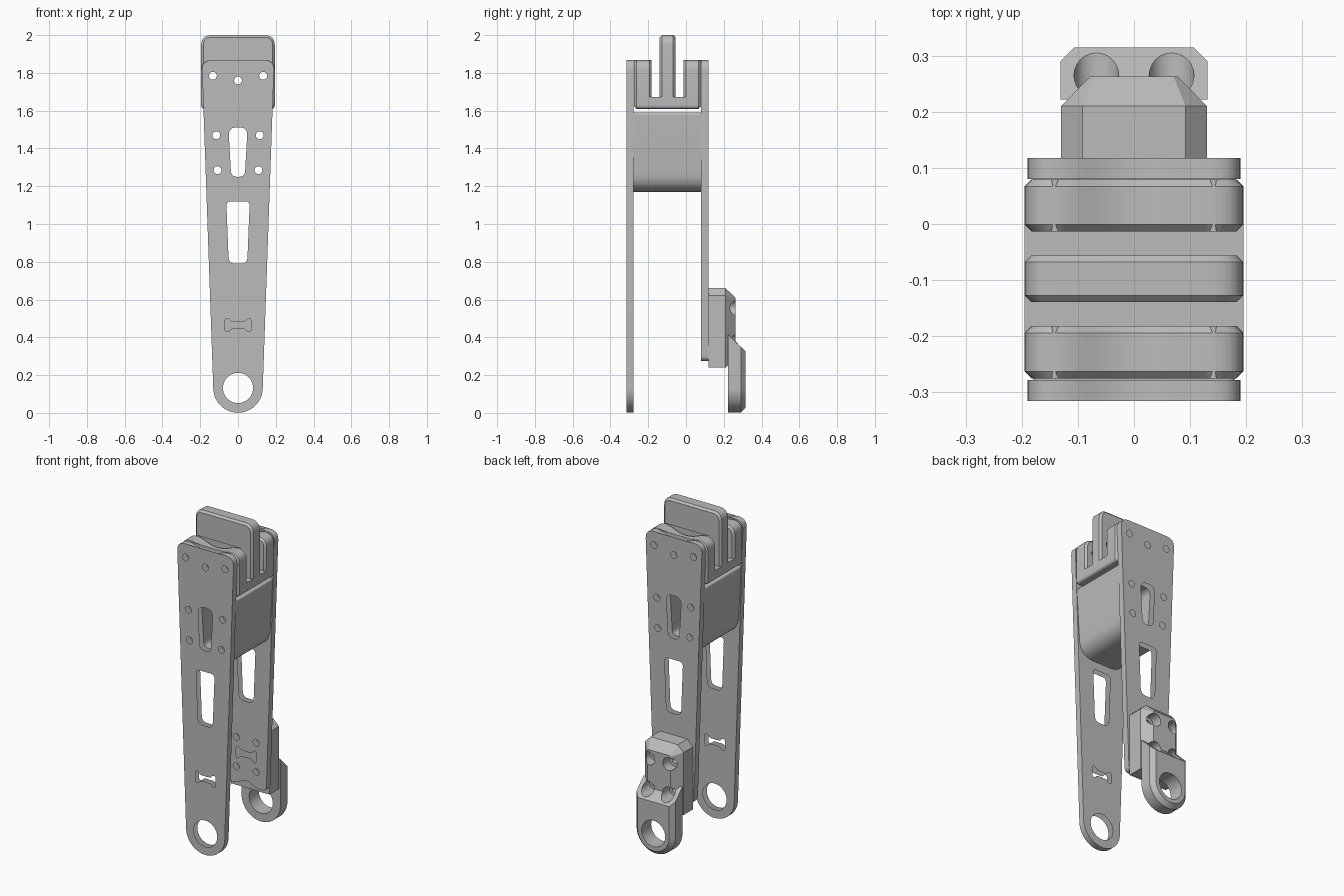
import bpy, bmesh
from math import cos, sin, pi
from mathutils import Vector

cube = bpy.data.objects.get("Cube")
if cube:
    bpy.data.objects.remove(cube, do_unlink=True)

grey = bpy.data.materials.new("plain grey")
grey.use_nodes = True
grey.diffuse_color = (0.5, 0.5, 0.5, 1)
grey.node_tree.nodes["Principled BSDF"].inputs["Base Color"].default_value = (0.5, 0.5, 0.5, 1)


def arc(cx, cz, r, a0, a1, n):
    return [(cx + r * cos(a0 + (a1 - a0) * i / n), cz + r * sin(a0 + (a1 - a0) * i / n))
            for i in range(n + 1)]


def circle(cx, cz, r, n=24):
    return arc(cx, cz, r, 0, 2 * pi, n)[:-1]


def rounded(corners, n=6):
    """Outline in x, z with each corner (x, z, radius) eased."""
    out = []
    for i, (x, z, r) in enumerate(corners):
        p = Vector((x, z))
        if not r:
            out.append((x, z))
            continue
        a, b = (p + (Vector(corners[j][:2]) - p).normalized() * r
                for j in (i - 1, (i + 1) % len(corners)))
        for k in range(n + 1):
            t = k / n
            out.append(tuple(a * (1 - t) ** 2 + p * 2 * t * (1 - t) + b * t * t))
    return out


def mirrored(half):
    """Close a right-hand half, listed bottom to top, with its left copy."""
    return half + [(-c[0],) + tuple(c[1:]) for c in reversed(half) if abs(c[0]) > 1e-5]


def inset(pts, d):
    area = sum(a[0] * b[1] - b[0] * a[1] for a, b in zip(pts, pts[1:] + pts[:1]))
    s = 1 if area > 0 else -1
    out = []
    for i, p in enumerate(pts):
        p = Vector(p)
        e = (p - Vector(pts[i - 1])).normalized()
        f = (Vector(pts[(i + 1) % len(pts)]) - p).normalized()
        m = Vector((-e.y - f.y, e.x + f.x)) * s
        out.append(tuple(p + m * (d / max(1 + e.dot(f), 0.2))))
    return out


def prism(name, pts, rings):
    """Loft an x, z outline through (y, inset) rings."""
    bm = bmesh.new()
    loops = [[bm.verts.new((x, y, z)) for x, z in (inset(pts, d) if d else pts)]
             for y, d in rings]
    bm.faces.new(loops[0])
    bm.faces.new(loops[-1])
    n = len(pts)
    for a, b in zip(loops, loops[1:]):
        for i in range(n):
            j = (i + 1) % n
            bm.faces.new((a[i], a[j], b[j], b[i]))
    bmesh.ops.recalc_face_normals(bm, faces=bm.faces[:])
    mesh = bpy.data.meshes.new(name)
    bm.to_mesh(mesh)
    bm.free()
    mesh.materials.append(grey)
    obj = bpy.data.objects.new(name, mesh)
    bpy.context.scene.collection.objects.link(obj)
    return obj


def chamfered(y0, y1, c):
    return [(y0, c), (y0 + c, 0), (y1 - c, 0), (y1, c)]


def finish(obj, cuts=()):
    """Cut (outline, y0, y1) holes, bake them and smooth the curved walls."""
    cutters = []
    for pts, y0, y1 in cuts:
        cutter = prism("cutter", pts, [(y0, 0), (y1, 0)])
        cutter.hide_render = True
        cutters.append(cutter)
        mod = obj.modifiers.new("hole", 'BOOLEAN')
        mod.operation, mod.solver, mod.object = 'DIFFERENCE', 'EXACT', cutter
    if cutters:
        bpy.context.view_layer.update()
        dg = bpy.context.evaluated_depsgraph_get()
        baked = bpy.data.meshes.new_from_object(obj.evaluated_get(dg))
        obj.modifiers.clear()
        obj.data = baked
        for cutter in cutters:
            bpy.data.objects.remove(cutter, do_unlink=True)
    bpy.ops.object.select_all(action='DESELECT')
    obj.select_set(True)
    bpy.context.view_layer.objects.active = obj
    bpy.ops.object.shade_smooth_by_angle()


def through(outlines):
    return [(o, -0.5, 0.5) for o in outlines]


# Shared hole patterns
EYE = 0.132
upper_slot = rounded(mirrored([(0.036, 1.25, 0.03), (0.051, 1.512, 0.045)]))
lower_slot = rounded(mirrored([(0.049, 0.79, 0.035), (0.062, 1.12, 0.025)]))
key_slot = rounded(mirrored([(0.035, 0.448, 0.01), (0.05, 0.43, 0.008), (0.068, 0.43, 0.01),
                             (0.068, 0.5, 0.01), (0.05, 0.5, 0.008), (0.035, 0.482, 0.01)]), 3)
top_screws = [circle(x, z, 0.021, 16) for x, z in ((-0.133, 1.785), (0.133, 1.785), (0, 1.76))]
mid_screws = [circle(s * x, z, 0.021, 16) for s in (-1, 1) for x, z in ((0.115, 1.47), (0.108, 1.285))]
mount_spots = [(s * 0.067, z) for s in (-1, 1) for z in (0.375, 0.555)]
mount_screws = [circle(x, z, 0.021, 16) for x, z in mount_spots]
plate_holes = [upper_slot, lower_slot, key_slot] + top_screws + mid_screws

# Side plates with a dipped top edge
crown = [(0.192, 1.868, 0.055), (0.115, 1.868, 0.03), (0, 1.82, 0.08)]
head = rounded(mirrored([(0.131, EYE, 0)] + crown))
front = prism("front_plate", head + arc(0, EYE, 0.131, pi, 2 * pi, 28)[1:-1],
              [(-0.315, 0), (-0.278, 0)])
finish(front, through(plate_holes + [circle(0, EYE, 0.08, 40)]))

foot = [(0, 0.31, 0.03), (0.07, 0.275, 0.02), (0.135, 0.275, 0.03)]
back = prism("back_plate", rounded(mirrored(foot + crown)), [(0.08, 0), (0.118, 0)])
finish(back, through(plate_holes + mount_screws))

# Spacer between the plates
spacer = prism("spacer", rounded(mirrored([(0.155, 1.17, 0.1), (0.18, 1.59, 0.015)]), 10),
               [(-0.278, 0), (0.08, 0)])
finish(spacer, through([upper_slot] + mid_screws))

# Slotted head block: base, two outer prongs and a tall middle tab
base = prism("head_base", rounded(mirrored([(0.195, 1.61, 0.02), (0.195, 1.672, 0)])),
             chamfered(-0.273, 0.077, 0.012))
finish(base)
prong = rounded(mirrored([(0.195, 1.61, 0.02), (0.195, 1.868, 0.055)] + crown[1:]))
tab = rounded(mirrored([(0.195, 1.61, 0.02), (0.195, 2.0, 0.055)]))
for name, outline, y0, y1 in (("front_prong", prong, -0.275, -0.182),
                              ("middle_tab", tab, -0.139, -0.056),
                              ("back_prong", prong, -0.013, 0.079)):
    finish(prism(name, outline, chamfered(y0, y1, 0.012)), through(top_screws))

# Lower bracket: bevelled block and an offset eye lug
block = prism("bracket_block", mirrored([(0.13, 0.24), (0.13, 0.622), (0.092, 0.66)]),
              [(0.118, 0), (0.21, 0), (0.263, 0.052)])
lug = prism("bracket_lug", [(0.131, 0.45), (-0.131, 0.45)] + arc(0, EYE, 0.131, pi, 2 * pi, 28),
            [(0.222, 0), (0.29, 0), (0.315, 0.025)])
bm = bmesh.new()
bm.from_mesh(lug.data)
bmesh.ops.bisect_plane(bm, geom=bm.verts[:] + bm.edges[:] + bm.faces[:], plane_co=(0, 0.315, 0.325),
                       plane_no=(0, 1, 1), clear_outer=True)
bmesh.ops.holes_fill(bm, edges=bm.edges[:], sides=0)
bmesh.ops.recalc_face_normals(bm, faces=bm.faces[:])
bm.to_mesh(lug.data)
bm.free()
counterbores = [(circle(x, z, 0.04), 0.2, 0.5) for x, z in mount_spots]
finish(block, through(mount_screws) + counterbores)
finish(lug, through([circle(0, EYE, 0.08, 40)]) + [c for c, s in zip(counterbores, mount_spots) if s[1] < 0.5])
